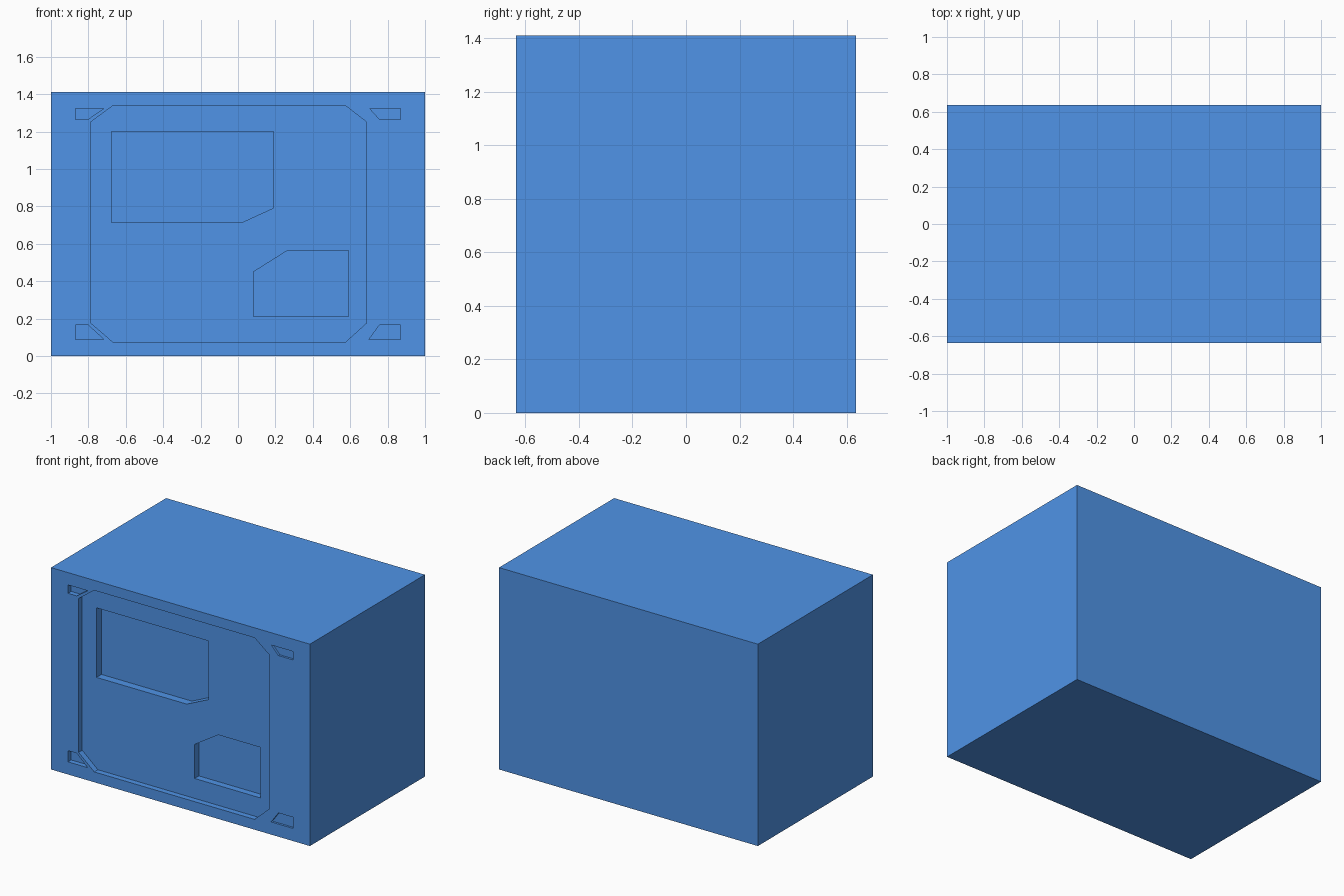
import bpy, bmesh

if "Cube" in bpy.data.objects:
    bpy.data.objects.remove(bpy.data.objects["Cube"])

W, D, H = 2.0, 1.27, 1.41
FRONT = -D / 2


def prism(name, pts, y0, y1):
    """Extrude an (x, z) outline from y0 to y1."""
    bm = bmesh.new()
    face = bm.faces.new([bm.verts.new((x, y0, z)) for x, z in pts])
    ext = bmesh.ops.extrude_face_region(bm, geom=[face])
    verts = [g for g in ext["geom"] if isinstance(g, bmesh.types.BMVert)]
    bmesh.ops.translate(bm, verts=verts, vec=(0, y1 - y0, 0))
    bmesh.ops.recalc_face_normals(bm, faces=bm.faces)
    mesh = bpy.data.meshes.new(name)
    bm.to_mesh(mesh)
    bm.free()
    mesh.materials.append(blue)
    obj = bpy.data.objects.new(name, mesh)
    bpy.context.collection.objects.link(obj)
    return obj


def carve(target, name, pts, depth):
    """Cut a pocket of the given depth into the front face, then drop the cutter."""
    cutter = prism(name, pts, FRONT - 0.1, FRONT + depth)
    cutter.hide_render = True
    mod = target.modifiers.new(name, 'BOOLEAN')
    mod.operation = 'DIFFERENCE'
    mod.solver = 'EXACT'
    mod.object = cutter
    bpy.context.view_layer.objects.active = target
    bpy.ops.object.modifier_apply(modifier=name)
    bpy.data.objects.remove(cutter)


# Blue paint
blue = bpy.data.materials.new("blue_paint")
blue.diffuse_color = (0.08, 0.296, 0.80, 1.0)
blue.use_nodes = True
blue.node_tree.nodes["Principled BSDF"].inputs["Base Color"].default_value = blue.diffuse_color

# Main block
crate = prism("crate_body", [(-W/2, 0), (W/2, 0), (W/2, H), (-W/2, H)], FRONT, D / 2)

# Large eight-sided front recess
carve(crate, "panel_recess", [
    (-0.787, 0.176), (-0.666, 0.072), (0.572, 0.072), (0.687, 0.176),
    (0.687, 1.251), (0.572, 1.34), (-0.666, 1.34), (-0.787, 1.251)], 0.04)

# Two deeper windows inside the recess
carve(crate, "upper_window", [
    (-0.676, 0.714), (0.021, 0.714), (0.19, 0.791), (0.19, 1.2), (-0.676, 1.2)], 0.095)
carve(crate, "lower_window", [
    (0.082, 0.211), (0.592, 0.211), (0.592, 0.564), (0.265, 0.564), (0.082, 0.449)], 0.087)

# Corner pockets: side, outer-edge x, inner-edge x, outer z, inner z, depth
for i, (s, xo, xi, zo, zi, depth) in enumerate([
        (-1, 0.717, 0.802, 1.324, 1.265, 0.035), (1, 0.703, 0.757, 1.324, 1.265, 0.015),
        (-1, 0.717, 0.802, 0.088, 0.166, 0.035), (1, 0.70, 0.757, 0.088, 0.166, 0.015)]):
    carve(crate, f"corner_pocket_{i}",
          [(s * 0.869, zo), (s * xo, zo), (s * xi, zi), (s * 0.869, zi)], depth)
